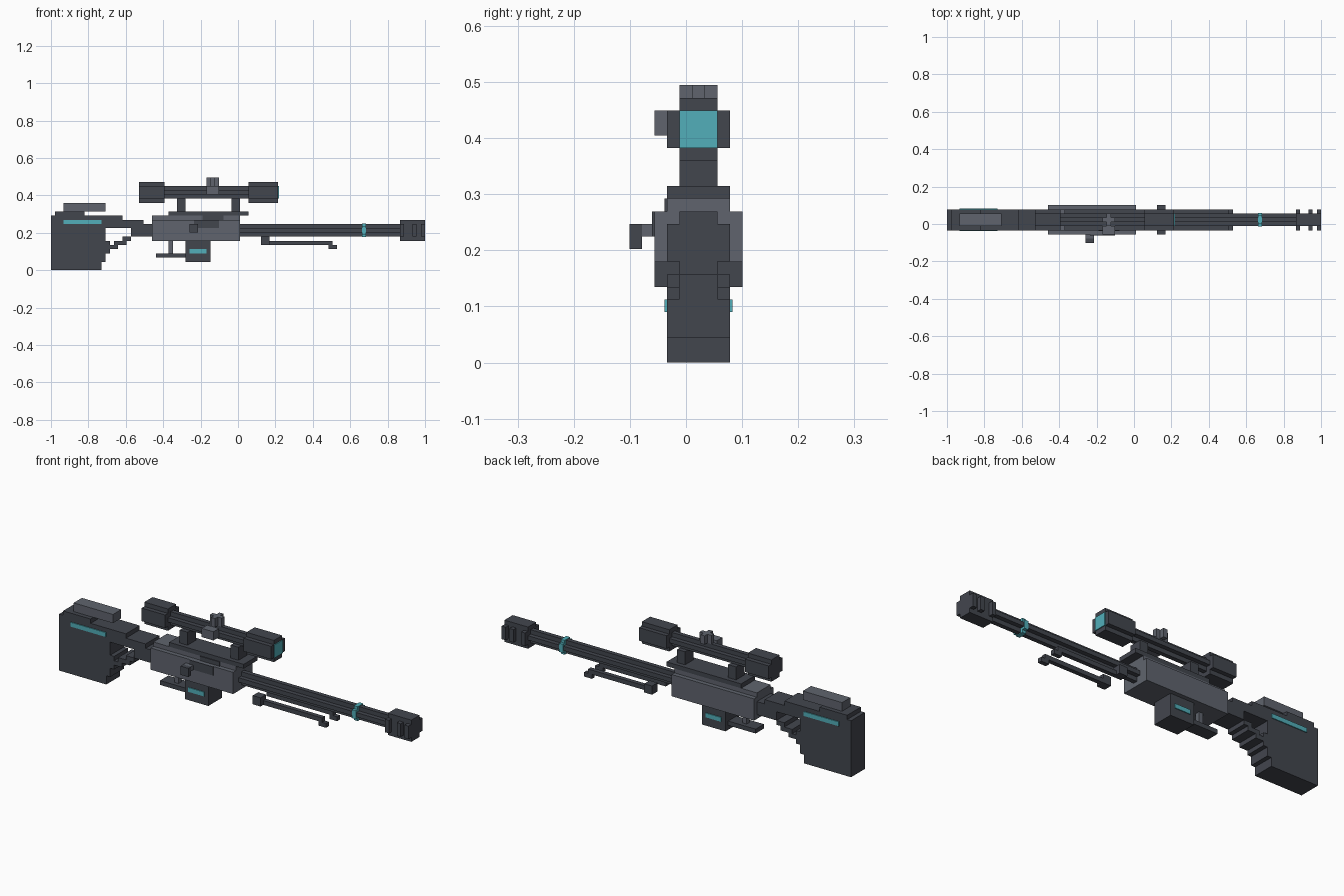
import bpy
import bmesh
from mathutils import Matrix, Vector

default = bpy.data.objects.get("Cube")
if default:
    bpy.data.objects.remove(default, do_unlink=True)

UNIT = 2 / 89                      # edge of one block
ORIGIN = Vector((44.5, 4.5, 0))    # block-grid point placed at the world origin
MID_Y = 5.5                        # symmetry plane of the rifle, in blocks
PLATE = 0.2                        # thickness of painted plates, in blocks


def make_material(name, color):
    mat = bpy.data.materials.new(name)
    mat.use_nodes = True
    mat.diffuse_color = (*color, 1)
    shader = mat.node_tree.nodes["Principled BSDF"]
    shader.inputs["Base Color"].default_value = (*color, 1)
    shader.inputs["Roughness"].default_value = 0.8
    return mat


DARK = make_material("dark_gunmetal", (0.055, 0.061, 0.076))
LIGHT = make_material("light_gunmetal", (0.115, 0.127, 0.155))
TEAL = make_material("teal_accent", (0.085, 0.43, 0.49))


def mirrored(box):
    """Return the box together with its copy across the symmetry plane."""
    x, y, z = box
    return [box, (x, (2 * MID_Y - y[1], 2 * MID_Y - y[0]), z)]


def centred(x, width, z):
    """Box of a given width centred on the symmetry plane."""
    return (x, (MID_Y - width / 2, MID_Y + width / 2), z)


def round_bar(x, mid_z, wide, narrow):
    """Blocky round bar: two crossing slabs."""
    return [centred(x, w, (mid_z - h / 2, mid_z + h / 2))
            for w, h in ((wide, narrow), (narrow, wide))]


def build(name, material, boxes):
    """Make one object out of boxes given as (x, y, z) ranges in blocks."""
    bm = bmesh.new()
    for spans in boxes:
        low = Vector([s[0] for s in spans])
        high = Vector([s[1] for s in spans])
        place = (Matrix.Translation(((low + high) / 2 - ORIGIN) * UNIT)
                 @ Matrix.Diagonal((*((high - low) * UNIT), 1)))
        bmesh.ops.create_cube(bm, size=1, matrix=place)
    mesh = bpy.data.meshes.new(name)
    bm.to_mesh(mesh)
    bm.free()
    mesh.materials.append(material)
    obj = bpy.data.objects.new(name, mesh)
    bpy.context.collection.objects.link(obj)
    return obj


# Shoulder stock with stepped top and underside
build("stock", DARK, [centred(x, 5, z) for x, z in (
    ((0, 12), (0, 2)),
    ((0, 13), (2, 10)),
    ((0, 14), (4, 7)),
    ((0, 17), (10, 13)),
    ((1, 8), (13, 14)),
)])
build("cheek_rest", LIGHT, [centred((3, 13), 3, (14, 16))])
build("stock_stripes", TEAL, mirrored(((3, 12), (3 - PLATE, 3), (11, 12))))

# Neck and the stair-shaped grip around the thumb hole
build("grip_neck", DARK, [centred(x, 5, z) for x, z in (
    ((17, 22), (10, 12)),
    ((19, 24), (8, 11)),
)])
build("grip_stairs", DARK, [centred((14 + start, 14 + end), 5, (row, row + 1))
                            for row, start, end in ((5, 0, 2), (6, 1, 4), (7, 3, 5))])

# Receiver, ejection port and bolt
build("receiver", LIGHT, [
    centred((24, 45), 7, (7, 12)),
    centred((24, 45), 5, (12, 13)),
])
build("ejection_port", DARK, [
    ((34, 40), (2 - PLATE, 2), (10, 12)),
    ((36, 41), (3 - PLATE, 3), (12, 13)),
])
build("bolt_stem", LIGHT, [((33, 35), (1, 2), (10, 11))])
build("bolt_knob", DARK, [((33, 35), (0, 1), (9, 11))])
build("top_rail", DARK, [centred((28, 47), 5, (13, 14))])

# Magazine and trigger
build("magazine", DARK, [centred((32, 38), 5, (2, 7))])
build("magazine_stripes", TEAL, mirrored(((33, 37), (3 - PLATE, 3), (4, 5))))
build("trigger_guard", DARK, [centred((25, 32), 3, (3, 4))])
build("trigger", LIGHT, [centred((28, 29), 1, (4, 7))])

# Barrel with accent ring and slotted muzzle brake
BORE_Z = 9.5
build("barrel", DARK, round_bar((45, 83), BORE_Z, 3, 1))
build("barrel_ring", TEAL, round_bar((74, 75), BORE_Z, 3.3, 2))
muzzle = [centred((83, 89), 3, (7, 12))]
for tooth in ((83, 84), (86, 87), (88, 89)):
    muzzle.append(centred(tooth, 5, (8, 11)))
build("muzzle_brake", DARK, muzzle)

# Folded bipod, one leg on each side
bipod = []
for part in (
    ((50, 52), (2, 4), (6, 8)),
    ((50, 67), (3, 4), (6, 7)),
    ((66, 68), (3, 4), (5, 6)),
):
    bipod += mirrored(part)
build("bipod", DARK, bipod)

# Scope: tube, end bells, lens, mounts and turrets
SCOPE_Z = 18.5
build("scope_tube", DARK, round_bar((27, 47), SCOPE_Z, 3, 1))
build("scope_rear_bell", DARK, round_bar((21, 27), SCOPE_Z, 5, 3))
build("scope_front_bell", DARK, round_bar((47, 54), SCOPE_Z, 5, 3))
build("scope_lens", TEAL, [centred((54, 54 + PLATE), 3, (17, 20))])
build("scope_mounts", DARK, [centred((x, x + 2), 3, (14, 17)) for x in (30, 43)])
build("top_turret", LIGHT, [
    centred((37, 40), 1, (20, 22)),
    centred((38, 39), 3, (20, 22)),
])
build("side_turret", LIGHT, [((37, 40), (2, 4), (18, 20))])
